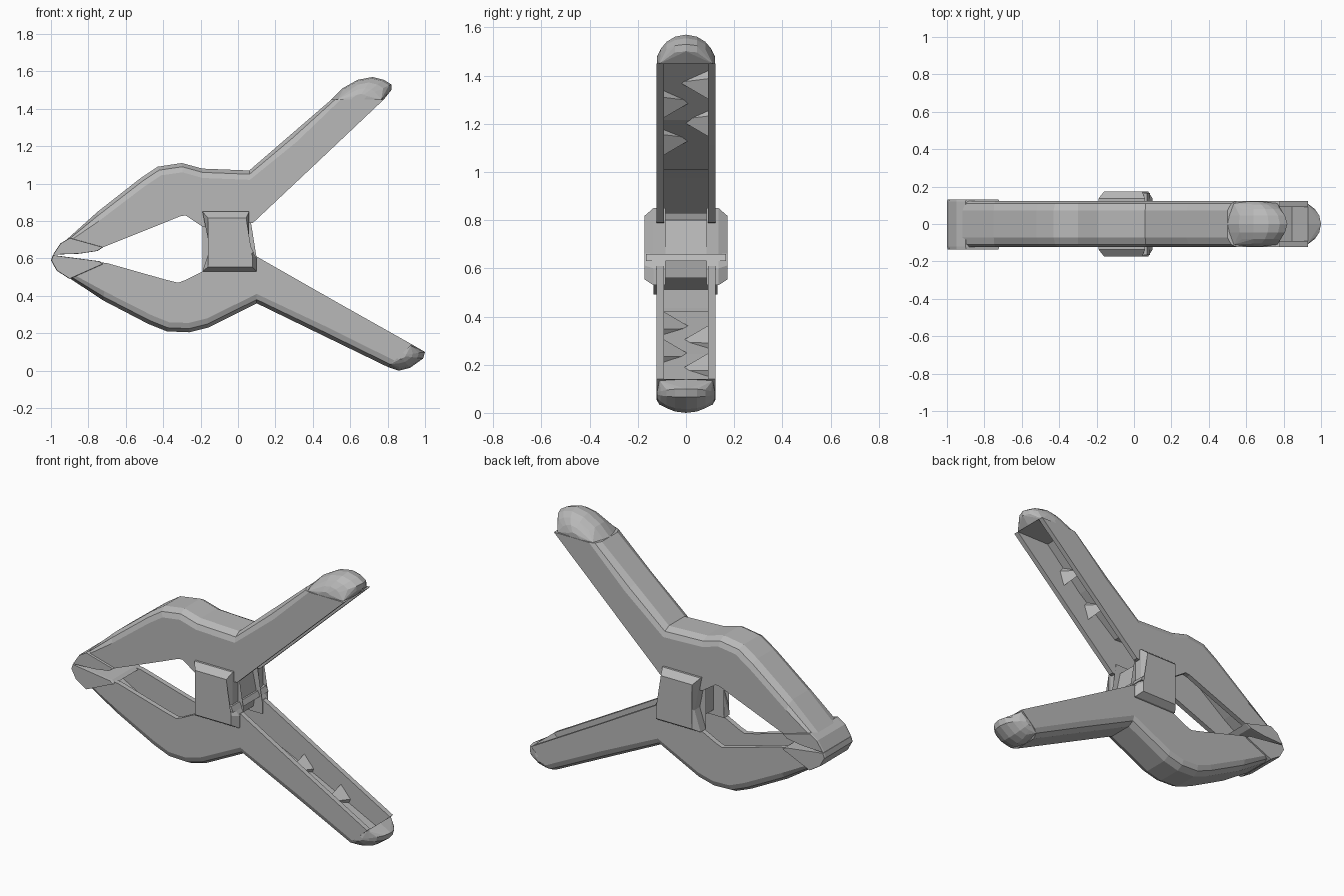
import bpy, bmesh
from math import sqrt
from mathutils import Vector

cube = bpy.data.objects.get("Cube")
if cube:
    bpy.data.objects.remove(cube, do_unlink=True)

GREY = (0.48, 0.48, 0.48, 1)
grey = bpy.data.materials.new("mid grey plastic")
grey.use_nodes = True
grey.diffuse_color = GREY
grey.node_tree.nodes["Principled BSDF"].inputs["Base Color"].default_value = GREY


def finish(name, bm):
    bmesh.ops.recalc_face_normals(bm, faces=bm.faces)
    mesh = bpy.data.meshes.new(name)
    bm.to_mesh(mesh)
    bm.free()
    mesh.materials.append(grey)
    obj = bpy.data.objects.new(name, mesh)
    bpy.context.collection.objects.link(obj)
    return obj


def loft(name, rings):
    """Skin a list of equal rings of points and close both ends."""
    bm = bmesh.new()
    rows = [[bm.verts.new(p) for p in ring] for ring in rings]
    n = len(rows[0])
    for a, b in zip(rows, rows[1:]):
        for i in range(n):
            j = (i + 1) % n
            bm.faces.new((a[i], a[j], b[j], b[i]))
    ends = [bm.faces.new(rows[0]), bm.faces.new(rows[-1])]
    bmesh.ops.triangulate(bm, faces=ends)
    return finish(name, bm)


def prism(name, outline, layers):
    """Stack an x-z outline along y; each layer is (y, scale)."""
    c = sum((Vector(p) for p in outline), Vector((0, 0))) / len(outline)
    rings = []
    for y, s in layers:
        pts = [c + (Vector(p) - c) * s for p in outline]
        rings.append([(p.x, y, p.y) for p in pts])
    return loft(name, rings)


def hull(name, points):
    bm = bmesh.new()
    for p in points:
        bm.verts.new(p)
    res = bmesh.ops.convex_hull(bm, input=bm.verts)
    loose = {g for g in res["geom_interior"] if isinstance(g, bmesh.types.BMVert)}
    bmesh.ops.delete(bm, geom=list(loose), context='VERTS')
    return finish(name, bm)


def channel(name, stations):
    """U-shaped arm: each station runs from the rounded back to the open side."""
    rings = []
    for ox, oz, ix, iz in stations:
        o, i = Vector((ox, 0, oz)), Vector((ix, 0, iz))
        depth = (i - o).length
        d = (i - o) / depth
        w = 0.122
        b = min(0.05, 0.3 * depth)
        f = min(0.06, 0.5 * depth)
        t = w - 0.03
        half = [(w, depth), (w, b), (0.9 * w, 0.4 * b), (0.6 * w, 0)]
        inner = [(-t, depth), (-t, f), (t, f), (t, depth)]
        sec = half + [(-y, z) for y, z in reversed(half)] + inner
        rings.append([o + d * z + Vector((0, y, 0)) for y, z in sec])
    return loft(name, rings)


def end_cap(name, profile):
    """Domed grip end; the first and last profile points lie on the seam."""
    a, b = Vector(profile[0]), Vector(profile[-1])
    c = (a + b) / 2
    pts = []
    for y in (0, 0.045, 0.08, 0.105, 0.12):
        s = sqrt(max(0.06, 1 - (y / 0.122) ** 2))
        for p in profile:
            q = c + (Vector(p) - c) * s
            pts += [(q.x, y, q.y), (q.x, -y, q.y)]
    for q in (a.lerp(b, 0.12), a.lerp(b, 0.95)):
        pts += [(q.x, 0.11, q.y), (q.x, -0.11, q.y)]
    return hull(name, pts)


# The two crossing arms
channel("upper_arm", [
    (-.95, .67, -.94, .64), (-.75, .85, -.72, .66), (-.52, 1.03, -.42, .78),
    (-.43, 1.09, -.31, .825), (-.30, 1.11, -.28, .83), (-.19, 1.08, -.19, .77),
    (.06, 1.07, .08, .79), (.28, 1.26, .42, 1.11), (.50, 1.45, .78, 1.45)])
channel("lower_arm", [
    (-.97, .54, -.94, .60), (-.72, .375, -.70, .575), (-.48, .25, -.40, .49),
    (-.38, .21, -.32, .47), (-.26, .205, -.28, .485), (-.16, .23, -.19, .53),
    (.10, .36, .10, .61), (.45, .19, .53, .365), (.80, .02, .93, .14)])

# Rounded grip ends
end_cap("upper_grip_end", [(.50, 1.45), (.56, 1.51), (.64, 1.555), (.72, 1.57),
                           (.78, 1.555), (.82, 1.53), (.82, 1.50), (.78, 1.45)])
end_cap("lower_grip_end", [(.80, .02), (.86, 0), (.92, .015), (.99, .065),
                           (1, .10), (.93, .14)])

# Jaw pads meeting at the tip
pad_layers = [(-.135, .97), (-.12, 1), (.12, 1), (.13, .97)]
prism("upper_jaw_pad", [(-.99, .62), (-.95, .68), (-.90, .71), (-.72, .66),
                        (-.75, .64), (-.85, .625)], pad_layers)
prism("lower_jaw_pad", [(-1, .59), (-.99, .618), (-.74, .585), (-.72, .57),
                        (-.90, .49), (-.97, .535)], pad_layers)

# Pivot plates on both sides
plate = [(-.19, .85), (.06, .85), (.06, .66), (.10, .60), (.10, .53),
         (-.19, .53), (-.15, .65)]
for side, label in ((1, "back"), (-1, "front")):
    prism(label + "_pivot_plate", plate,
          [(side * .085, 1), (side * .135, 1), (side * .173, .82)])

# Spring block and pin between the plates
prism("spring_block", [(-.12, .83), (.03, .80), (.06, .66), (.04, .56), (-.12, .56)],
      [(-.09, 1), (.09, 1)])
prism("pivot_pin", [(.02, .66), (.07, .66), (.085, .63), (.02, .63)],
      [(-.165, 1), (.165, 1)])

# Small triangular ribs inside the handles
for name, start, end, inward in (
        ("upper", (.20, 1.14), (.56, 1.45), (.06, -.07)),
        ("lower", (.22, .35), (.70, .12), (.03, .07))):
    a, b, n = Vector(start), Vector(end), Vector(inward)
    for k in range(4):
        p = a.lerp(b, k / 4)
        q = a.lerp(b, k / 4 + 0.16)
        side = 0.092 if k % 2 else -0.092
        hull(f"{name}_handle_rib_{k + 1}", [
            (p.x, side, p.y), (q.x, side, q.y), (p.x, -side * .3, p.y),
            (p.x + n.x, side, p.y + n.y), (q.x + n.x * .5, side, q.y + n.y * .5)])
